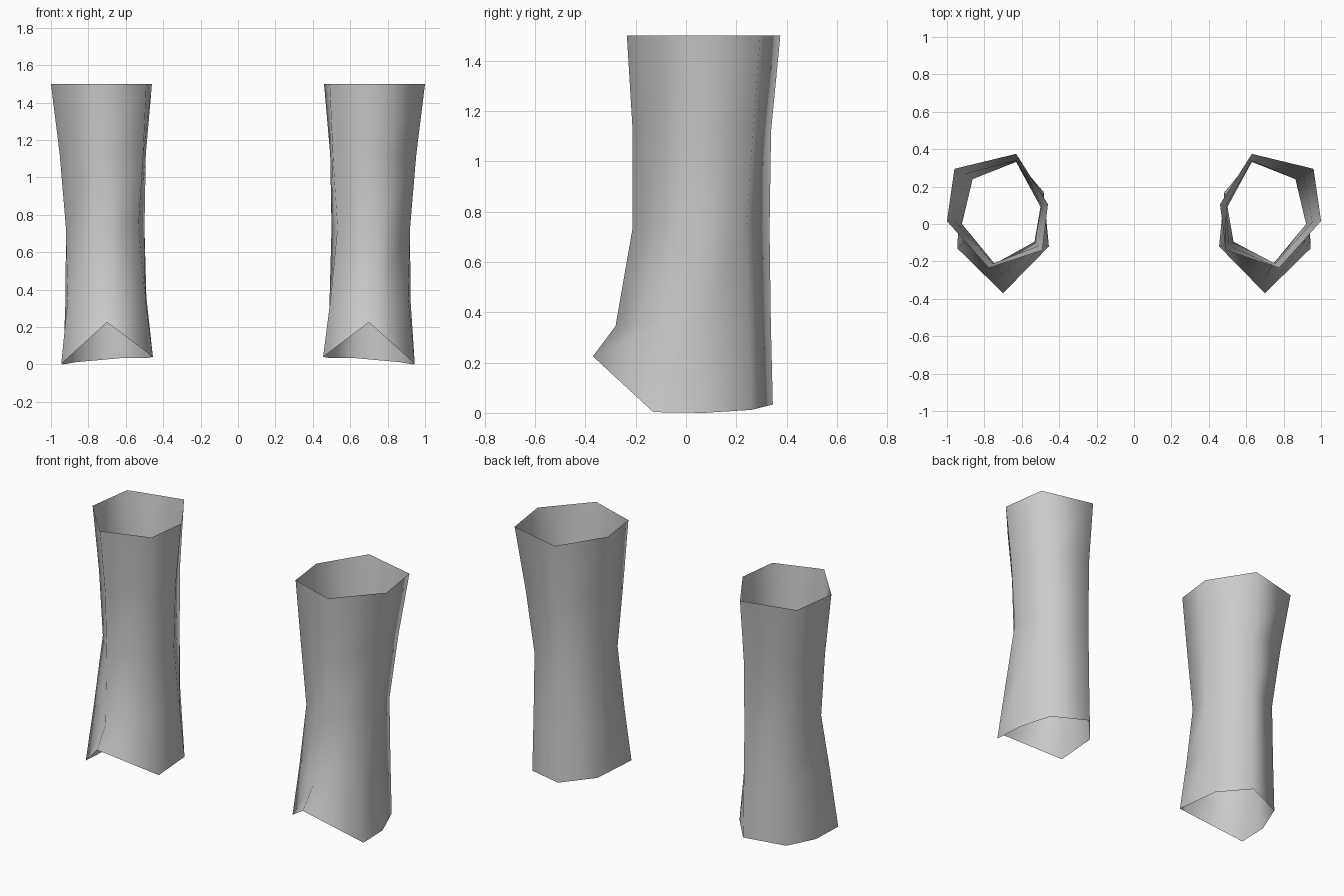
import bpy
import bmesh

if "Cube" in bpy.data.objects:
    bpy.data.objects.remove(bpy.data.objects["Cube"], do_unlink=True)

# One grey for both shafts
grey = bpy.data.materials.new("light_grey")
grey.use_nodes = True
colour = (0.6, 0.6, 0.6, 1.0)
grey.diffuse_color = colour
grey.node_tree.nodes["Principled BSDF"].inputs["Base Color"].default_value = colour

# Cross-sections from cuff to instep, each clockwise from the back corner.
# Repeated outer corners merge, so the lower shaft gains a seventh side.
RINGS = [
    [(.63, .375, 1.5), (.96, .295, 1.5), (1.0, .015, 1.5), (1.0, .015, 1.5),
     (.776, -.235, 1.5), (.49, -.14, 1.5), (.46, .106, 1.5)],
    [(.63, .338, 1.12), (.905, .267, 1.12), (.953, .01, 1.12), (.953, .01, 1.12),
     (.755, -.212, 1.12), (.507, -.115, 1.12), (.493, .098, 1.12)],
    [(.63, .332, .73), (.863, .24, .73), (.92, .0, .73), (.92, .0, .73),
     (.745, -.213, .73), (.532, -.095, .73), (.50, .092, .73)],
    [(.63, .337, .36), (.862, .25, .36), (.922, .04, .35), (.91, -.10, .35),
     (.705, -.28, .345), (.495, -.11, .35), (.49, .13, .36)],
    [(.63, .345, .033), (.864, .26, .012), (.935, .07, .0), (.945, -.13, .003),
     (.70, -.37, .225), (.455, -.12, .04), (.483, .17, .035)],
]


def shaft(name, side):
    """Open tube skinned through the rings; side is +1 for left, -1 for right."""
    bm = bmesh.new()
    rows = [[bm.verts.new((side * x, y, z)) for x, y, z in ring] for ring in RINGS]
    for upper, lower in zip(rows, rows[1:]):
        for i in range(len(upper)):
            j = (i + 1) % len(upper)
            quad = [upper[i], upper[j], lower[j], lower[i]]
            bm.faces.new(quad if side > 0 else quad[::-1])
    bmesh.ops.remove_doubles(bm, verts=bm.verts[:], dist=0.0001)
    for face in bm.faces:
        face.smooth = True
    mesh = bpy.data.meshes.new(name)
    bm.to_mesh(mesh)
    bm.free()
    mesh.materials.append(grey)
    obj = bpy.data.objects.new(name, mesh)
    bpy.context.collection.objects.link(obj)


# Mirrored pair
shaft("left_boot_shaft", 1)
shaft("right_boot_shaft", -1)
